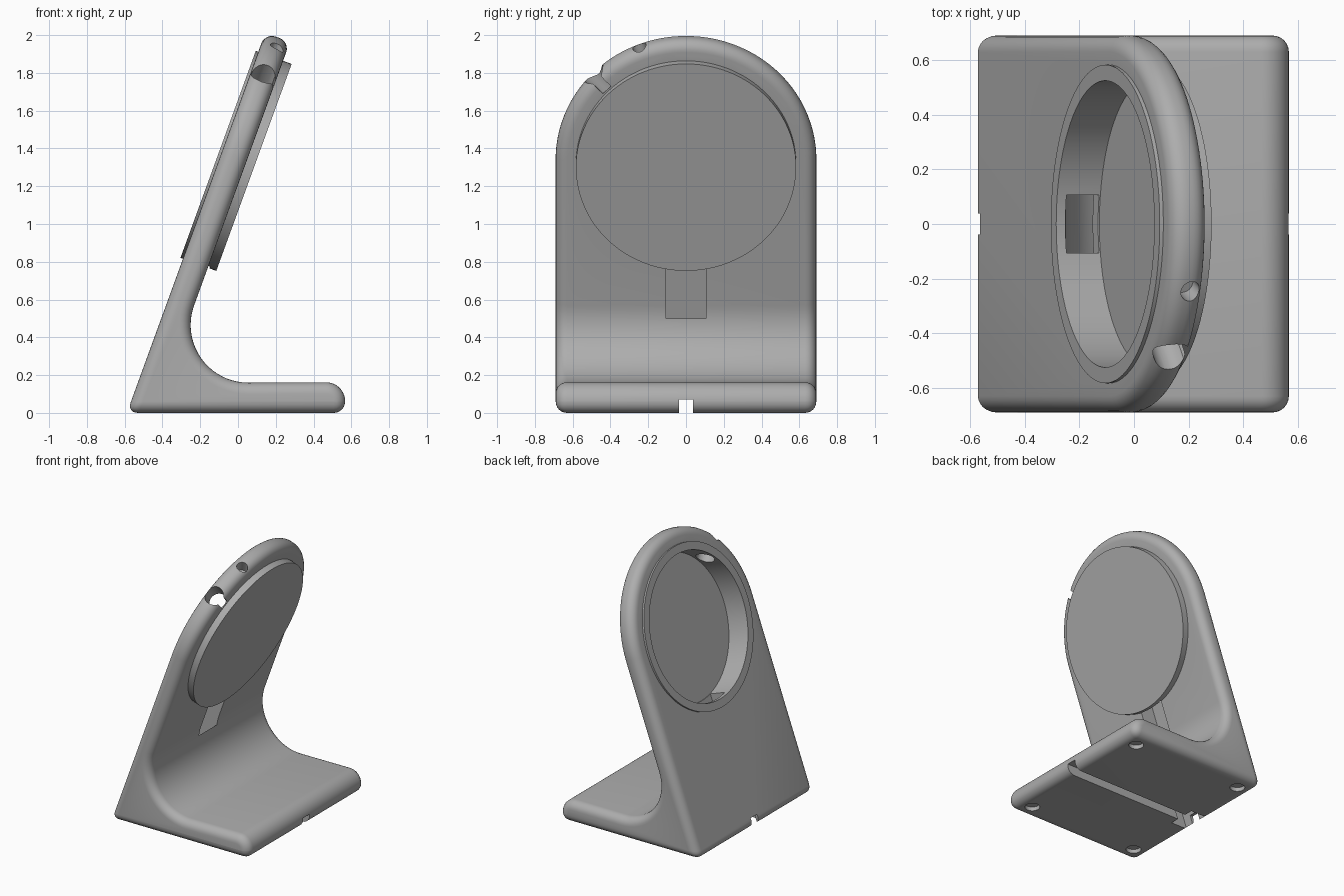
import bpy, bmesh, math
from mathutils import Matrix, Vector

if "Cube" in bpy.data.objects:
    bpy.data.objects.remove(bpy.data.objects["Cube"])

TILT = math.radians(20)
U = Vector((math.sin(TILT), 0, math.cos(TILT)))     # up along the plate
N = Vector((math.cos(TILT), 0, -math.sin(TILT)))    # out of the plate front
O = Vector((-0.092, 0, 1.364))                      # ring axis on the plate back
Y = Vector((0, 1, 0))
PLATE = Matrix.Translation(O) @ Matrix((Y, U, N)).transposed().to_4x4()
HALF, THICK, ROUND = 0.69, 0.14, 0.06

grey = bpy.data.materials.new("grey plastic")
grey.diffuse_color = (0.42, 0.42, 0.42, 1)
grey.use_nodes = True
grey.node_tree.nodes["Principled BSDF"].inputs["Base Color"].default_value = grey.diffuse_color


def finish(bm, name, matrix=Matrix()):
    bm.transform(matrix)
    bmesh.ops.recalc_face_normals(bm, faces=bm.faces)
    me = bpy.data.meshes.new(name)
    bm.to_mesh(me)
    bm.free()
    me.materials.append(grey)
    ob = bpy.data.objects.new(name, me)
    bpy.context.collection.objects.link(ob)
    return ob


def cylinder(name, r, z0, z1, matrix=PLATE, seg=96):
    bm = bmesh.new()
    bmesh.ops.create_cone(bm, cap_ends=True, segments=seg, radius1=r, radius2=r, depth=z1 - z0,
                          matrix=Matrix.Translation((0, 0, (z0 + z1) / 2)))
    return finish(bm, name, matrix)


def box(name, lo, hi, matrix=Matrix()):
    bm = bmesh.new()
    bmesh.ops.create_cube(bm, size=1)
    lo, hi = Vector(lo), Vector(hi)
    bmesh.ops.transform(bm, verts=bm.verts, matrix=Matrix.Translation((lo + hi) / 2)
                        @ Matrix.Diagonal((*(hi - lo), 1)))
    return finish(bm, name, matrix)


def arc(cx, cz, r, a0, a1, n):
    return [(cx + r * math.cos(math.radians(a0 + (a1 - a0) * i / n)),
             cz + r * math.sin(math.radians(a0 + (a1 - a0) * i / n))) for i in range(n + 1)]


# Stand body: side profile extruded across the width
def on_plate(u, s):
    p = O + U * u + N * s
    return (p.x, p.z)


r = 0.305                                            # fillet tangent to base and plate
zc = 0.16 + r
front = on_plate(0, THICK)
xc = front[0] + (zc - front[1]) * math.tan(TILT) + r / math.cos(TILT)
heel = O.x - O.z * math.tan(TILT)
profile = [(heel, 0), (0.567, 0)] + arc(0.467, 0.062, 0.1, 0, 90, 10)
profile += arc(xc, zc, r, 270, 160, 20) + [on_plate(0.9, THICK), on_plate(0.9, 0)]

bm = bmesh.new()
face = bm.faces.new([bm.verts.new((x, -HALF, z)) for x, z in profile])
ext = bmesh.ops.extrude_face_region(bm, geom=[face])
bmesh.ops.translate(bm, vec=(0, 2 * HALF, 0),
                    verts=[v for v in ext["geom"] if isinstance(v, bmesh.types.BMVert)])
bmesh.ops.recalc_face_normals(bm, faces=bm.faces)

# Round top: trim by tangent planes
STEPS = 48
for i in range(1, STEPS):
    a = math.pi * i / STEPS
    d = Y * math.cos(a) + U * math.sin(a)
    bmesh.ops.bisect_plane(bm, geom=bm.verts[:] + bm.edges[:] + bm.faces[:], dist=1e-6,
                           plane_co=O + d * HALF, plane_no=d, clear_outer=True)
    bmesh.ops.holes_fill(bm, edges=[e for e in bm.edges if e.is_boundary], sides=0)
bmesh.ops.recalc_face_normals(bm, faces=bm.faces)
sharp = [e for e in bm.edges if e.calc_face_angle(0) > math.radians(35)]
bmesh.ops.bevel(bm, geom=sharp, offset=ROUND, offset_type='OFFSET', segments=6,
                profile=0.5, affect='EDGES', clamp_overlap=False)
stand = finish(bm, "stand_body")


def apply(cutter, op):
    mod = stand.modifiers.new(cutter.name, 'BOOLEAN')
    mod.operation, mod.solver, mod.object = op, 'EXACT', cutter
    cutter.hide_render = True
    cutter.hide_viewport = False
    bpy.context.view_layer.objects.active = stand
    bpy.ops.object.modifier_apply(modifier=mod.name)
    bpy.data.objects.remove(cutter)


# Ring through the plate: front disc and back lip, then pocket and window
apply(cylinder("ring", 0.583, -0.014, 0.188), 'UNION')
apply(cylinder("pocket", 0.525, -0.1, 0.154), 'DIFFERENCE')
apply(cylinder("window", 0.36, 0.1, 0.3), 'DIFFERENCE')

# Cable channel down the plate and groove under the base
apply(box("channel", (-0.106, -1.6, 0.022), (0.106, -0.47, 0.149), PLATE), 'DIFFERENCE')
apply(box("groove", (-0.8, -0.038, -0.1), (0.8, 0.038, 0.07)), 'DIFFERENCE')


# Radial openings in the rim
def radial(angle, s):
    return PLATE @ Matrix.Rotation(math.radians(angle), 4, 'Z') @ \
        Matrix.Translation((0, 0, s)) @ Matrix.Rotation(math.radians(-90), 4, 'X')


apply(cylinder("plug_hole", 0.065, 0.45, 0.85, radial(45, 0.07), 32), 'DIFFERENCE')
apply(box("plug_slot", (-0.03, -0.078, 0.592), (0.03, 0, 0.85), radial(45, 0.07)), 'DIFFERENCE')
apply(cylinder("pin_hole", 0.038, 0.6, 0.85, radial(21, 0.085), 24), 'DIFFERENCE')

# Recesses for rubber feet
for x in (-0.465, 0.45):
    for y in (-0.56, 0.56):
        apply(cylinder("foot_recess", 0.052, -0.1, 0.03, Matrix.Translation((x, y, 0)), 32),
              'DIFFERENCE')

stand.select_set(True)
bpy.context.view_layer.objects.active = stand
bpy.ops.object.shade_smooth_by_angle(angle=math.radians(30))
